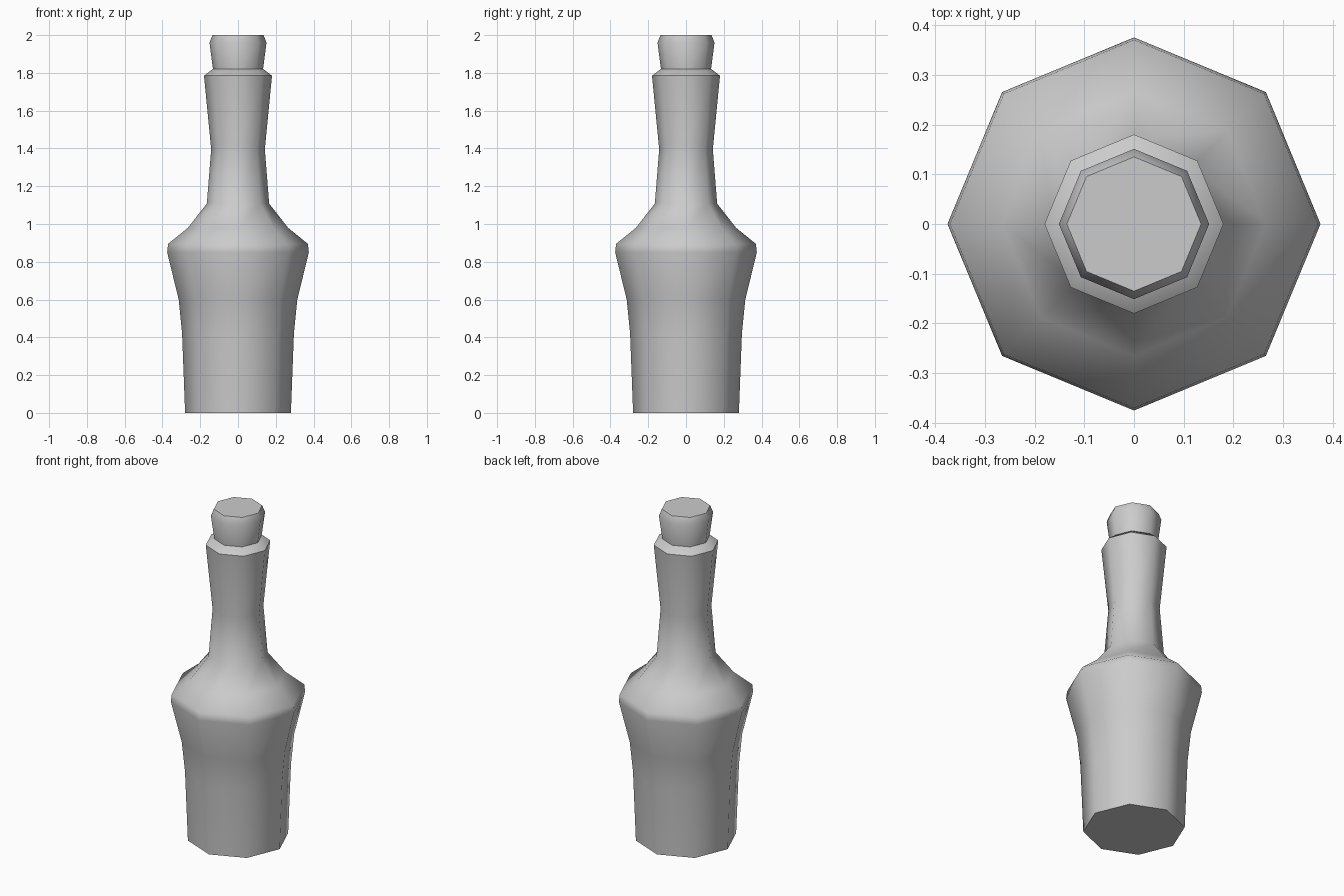
import bpy, bmesh
from math import sin, cos, pi, radians

cube = bpy.data.objects.get("Cube")
if cube:
    bpy.data.objects.remove(cube, do_unlink=True)

grey = bpy.data.materials.new("plain grey")
grey.use_nodes = True
grey.diffuse_color = (0.6, 0.6, 0.6, 1)
grey.node_tree.nodes["Principled BSDF"].inputs["Base Color"].default_value = (0.6, 0.6, 0.6, 1)

SIDES = 8


def lathe(name, profile):
    """Turn a (radius, height) profile into a closed eight-sided solid."""
    bm = bmesh.new()
    rings = [[bm.verts.new((r * cos(2 * pi * i / SIDES), r * sin(2 * pi * i / SIDES), z))
              for i in range(SIDES)] for r, z in profile]
    for low, high in zip(rings, rings[1:]):
        for i in range(SIDES):
            j = (i + 1) % SIDES
            bm.faces.new((low[i], low[j], high[j], high[i]))
    bm.faces.new(rings[0][::-1])
    bm.faces.new(rings[-1])
    mesh = bpy.data.meshes.new(name)
    bm.to_mesh(mesh)
    bm.free()
    mesh.materials.append(grey)
    obj = bpy.data.objects.new(name, mesh)
    bpy.context.collection.objects.link(obj)
    bpy.ops.object.select_all(action='DESELECT')
    obj.select_set(True)
    bpy.context.view_layer.objects.active = obj
    bpy.ops.object.shade_smooth_by_angle(angle=radians(50))
    return obj


# Body, shoulder, neck and bevelled lip
lathe("bottle", [(0.28, 0), (0.296, 0.42), (0.314, 0.6), (0.375, 0.85), (0.37, 0.895),
                 (0.265, 0.98), (0.165, 1.108), (0.142, 1.395), (0.18, 1.785), (0.134, 1.82)])

# Stopper seated in the neck
lathe("stopper", [(0.132, 1.815), (0.151, 1.96), (0.135, 2.0)])
